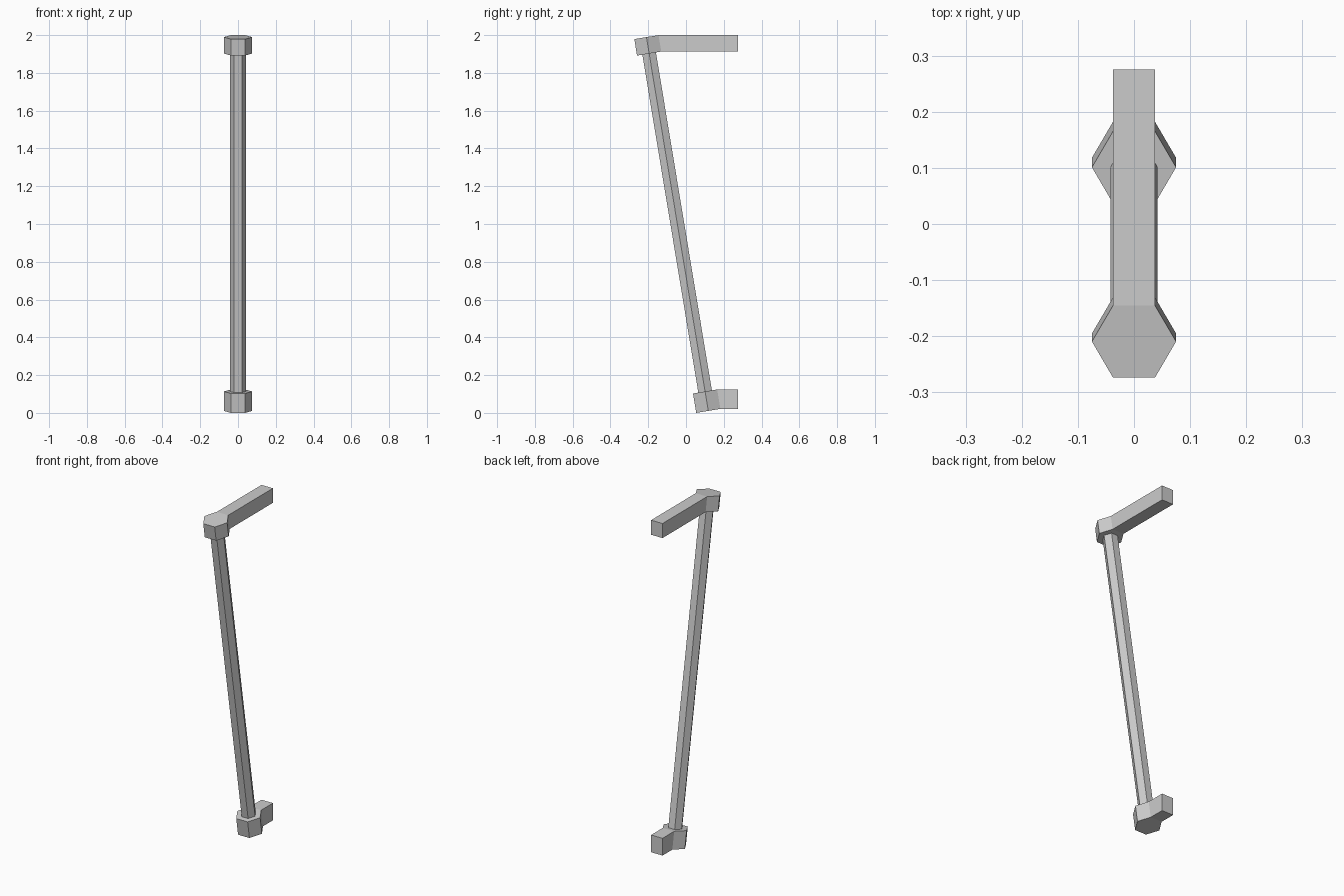
import bpy, bmesh, math
from mathutils import Vector

if "Cube" in bpy.data.objects:
    bpy.data.objects.remove(bpy.data.objects["Cube"])

# Axis of the leaning handle, from the foot's underside to the top face
LOW = Vector((0, 0.118, 0.0107))
HIGH = Vector((0, -0.2095, 1.9893))
UP = (HIGH - LOW).normalized()
BACK = Vector((1, 0, 0)).cross(UP) * -1
LENGTH = (HIGH - LOW).length
WALL_Y = 0.275


def hex_prism(name, radius, start, end, arm=False):
    """Hexagonal prism along the axis; optionally pull its back face to the wall."""
    bm = bmesh.new()
    rings = []
    for d in (start, end):
        ring = []
        for i in range(6):
            a = i * math.pi / 3
            ring.append(bm.verts.new(LOW + UP * d + radius * (
                Vector((math.cos(a), 0, 0)) - BACK * math.sin(a))))
        rings.append(ring)
    bm.faces.new(rings[0])
    bm.faces.new(rings[1])
    for i in range(6):
        j = (i + 1) % 6
        bm.faces.new((rings[0][i], rings[0][j], rings[1][j], rings[1][i]))
    bmesh.ops.recalc_face_normals(bm, faces=bm.faces)
    if arm:
        face = max(bm.faces, key=lambda f: f.calc_center_median().y)
        new = bmesh.ops.extrude_discrete_faces(bm, faces=[face])["faces"][0]
        for v in new.verts:
            v.co.y = WALL_Y
        bmesh.ops.recalc_face_normals(bm, faces=bm.faces)
    mesh = bpy.data.meshes.new(name)
    bm.to_mesh(mesh)
    bm.free()
    obj = bpy.data.objects.new(name, mesh)
    bpy.context.collection.objects.link(obj)
    return obj


# End blocks with arms reaching back to the wall, and the bar between them
hex_prism("lower_mount", 0.075, 0, 0.104, arm=True)
hex_prism("upper_mount", 0.075, LENGTH - 0.088, LENGTH, arm=True)
hex_prism("handle_bar", 0.042, 0.09, LENGTH - 0.075)
